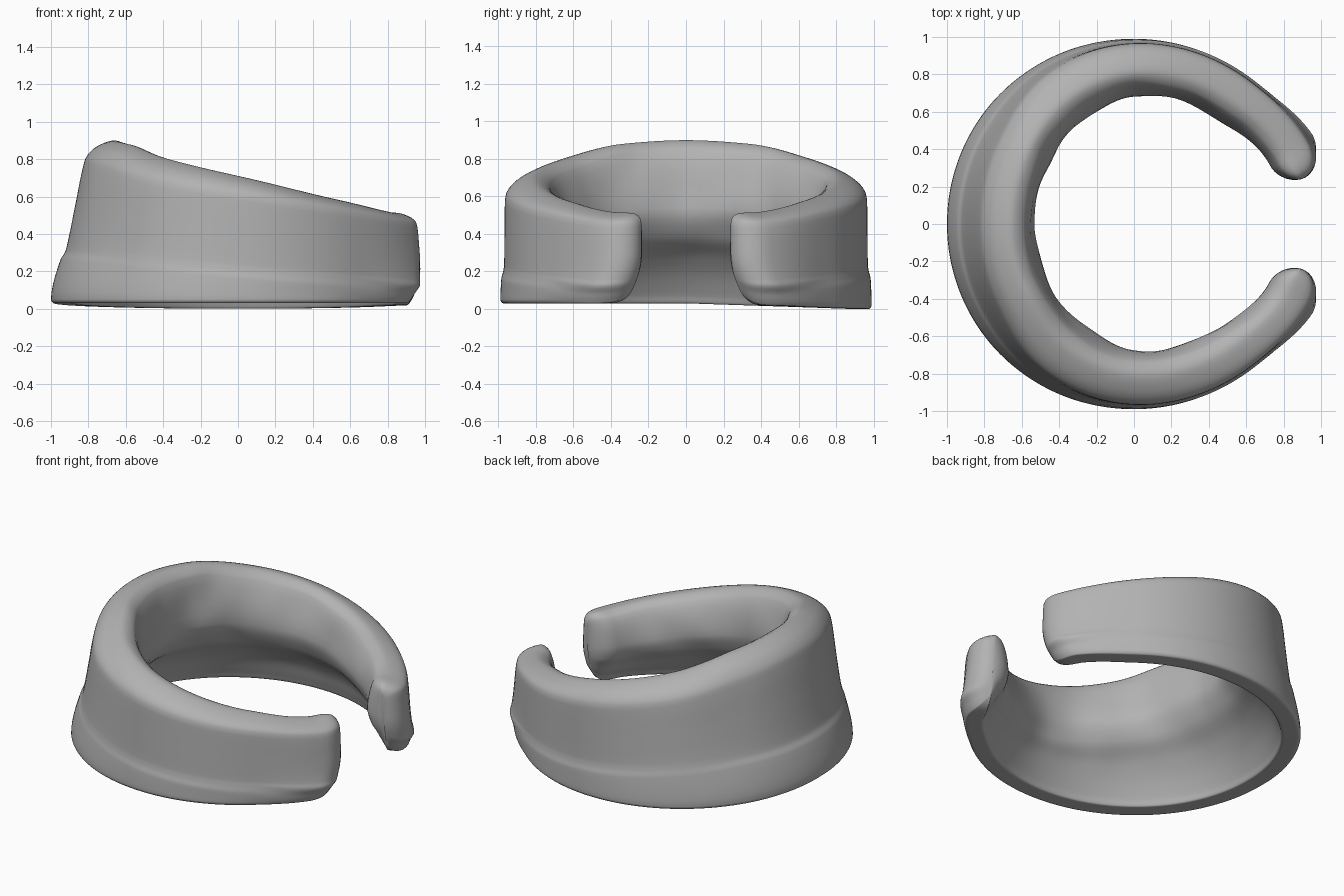
import bpy, bmesh
from math import sin, cos, radians, pi, hypot
from mathutils import Vector, noise

old = bpy.data.objects.get("Cube")
if old:
    bpy.data.objects.remove(old, do_unlink=True)


def smooth_curve(ts, vs, t):
    """Interpolate values without overshoot, flat at both ends."""
    def slope(i):
        if i <= 0 or i >= len(ts) - 1:
            return 0
        p = (vs[i] - vs[i - 1]) / (ts[i] - ts[i - 1])
        q = (vs[i + 1] - vs[i]) / (ts[i + 1] - ts[i])
        return 2 * p * q / (p + q) if p * q > 0 else 0
    i = 0
    while i < len(ts) - 2 and t > ts[i + 1]:
        i += 1
    h = ts[i + 1] - ts[i]
    u = min(max((t - ts[i]) / h, 0), 1)
    a, b = vs[i], vs[i + 1]
    return (a + (b - a) * u * u * (3 - 2 * u)
            + h * slope(i) * u * (1 - u) ** 2 - h * slope(i + 1) * u * u * (1 - u))


def mix(a, b, u):
    return a + (b - a) * u


# Band dimensions at angles measured from the tall back of the cuff
ANGLES = (0, 30, 60, 90, 130, 162)
SHAPE = dict(
    base=(1.0, 1.0, .995, .99, .995, 1.035),
    flange=(.95, .955, .975, .985, 1.0, 1.05),
    wall=(.92, .93, .96, .97, .99, 1.07),
    rim=(.82, .845, .925, .965, .985, 1.035),
    inner=(.53, .55, .61, .685, .725, .79),
    step_z=(.28, .27, .23, .18, .13, .10),
    rim_z=(.80, .77, .69, .61, .51, .45),
    crest_z=(.90, .88, .80, .71, .58, .51),
)


def section(deg):
    """Closed (radius, height) outline of the band at one angle."""
    a = abs(deg)
    s = {k: smooth_curve(ANGLES, v, a) for k, v in SHAPE.items()}
    zb = .03
    inner, rim, base, top = s["inner"], s["rim"], s["base"], s["crest_z"]
    wall, step, rim_z = s["wall"], s["step_z"], s["rim_z"]
    if deg < 0:
        inner -= .015 * sin(radians(a))
    else:
        zb -= .03 * sin(radians(a))
    lip = base - .13
    pts = [(base - .015, zb), (base, zb + .02),
           (s["flange"], step - .02), (wall + .004, step + .025)]
    # straight outer wall
    pts += [(mix(wall, rim, u), mix(step + .03, rim_z, u)) for u in (.08, .5, .92)]
    # rounded crest and padded inside
    pts += [
        (rim - .008, rim_z + .01),
        (mix(inner, rim, .75), mix(rim_z, top, .72)),
        (mix(inner, rim, .45), top), (mix(inner, rim, .2), top * .94),
        (inner, top * .6), (mix(inner, lip, .2), top * .43),
        (mix(inner, lip, .55), top * .31), (mix(inner, lip, .8), top * .2),
        (lip, zb + .04), (lip + .02, zb),
    ]
    n = len(pts)
    loop = pts[-2:] + pts + pts[:3]
    ts = [0]
    for p, q in zip(loop, loop[1:]):
        ts.append(ts[-1] + hypot(q[0] - p[0], q[1] - p[1]))
    out = []
    for i in range(2, n + 2):
        for k in range(5):
            t = mix(ts[i], ts[i + 1], k / 5)
            out.append([smooth_curve(ts, [p[c] for p in loop], t) for c in (0, 1)])
    return out


# Sweep stations: even body steps, then rounded ends
END, CAP = 156, 9
body = [(d, 0) for d in range(-END, END + 1, 2)]
caps = [(END, k / 8) for k in range(1, 9)]
stations = [(-d, s) for d, s in reversed(caps)] + body + caps

bm = bmesh.new()
rings = []
for deg, s in stations:
    side = 1 if deg > 0 else -1
    swell = sin(s * pi / 2)
    shrink = max(cos(s * pi / 2), .04)
    ring = []
    outline = section(deg)
    low = min(p[0] for p in outline)
    middle = (low + max(p[0] for p in outline)) / 2
    for r, z in outline:
        # soft hand-formed unevenness that fades out toward the outer wall
        pos = Vector((-r * cos(radians(deg)), r * sin(radians(deg)), z))
        fade = max(0, (middle - r) / (middle - low))
        r += .02 * fade * noise.noise(pos * 4)
        r = mix(middle, r, shrink)
        z = mix(.27, z, 1 - .3 * (1 - shrink) ** 2)
        # lower corners of the ends sit further back
        near_end = max(0, (abs(deg) - 130) / (END - 130))
        back = 7 * max(0, 1 - z / .3) ** 2 * near_end
        a = radians(deg + side * (CAP * swell - back))
        ring.append(bm.verts.new((-r * cos(a), r * sin(a), z)))
    rings.append(ring)

for p, q in zip(rings, rings[1:]):
    for i in range(len(p)):
        j = (i + 1) % len(p)
        bm.faces.new((p[i], p[j], q[j], q[i]))
bm.faces.new(rings[0])
bm.faces.new(rings[-1][::-1])
bmesh.ops.recalc_face_normals(bm, faces=bm.faces)

mesh = bpy.data.meshes.new("open_cuff")
bm.to_mesh(mesh)
bm.free()
cuff = bpy.data.objects.new("open_cuff", mesh)
bpy.context.collection.objects.link(cuff)

# Plain grey finish
grey = bpy.data.materials.new("plain_grey")
grey.use_nodes = True
colour = (.45, .45, .45, 1)
grey.diffuse_color = colour
grey.node_tree.nodes["Principled BSDF"].inputs["Base Color"].default_value = colour
mesh.materials.append(grey)

bpy.context.view_layer.objects.active = cuff
cuff.select_set(True)
bpy.ops.object.shade_smooth_by_angle(angle=radians(50))
